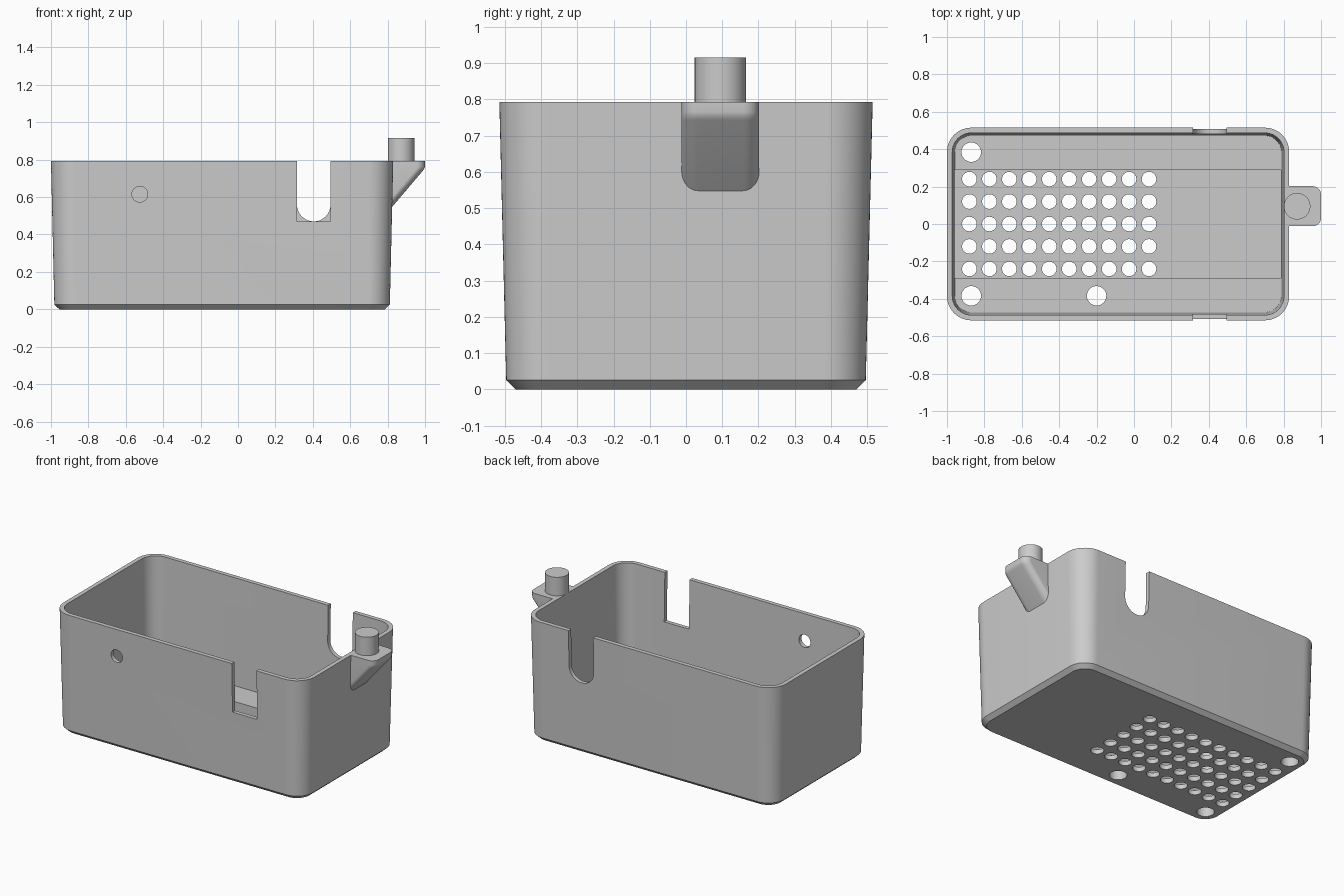
import bpy, bmesh, math

if "Cube" in bpy.data.objects:
    bpy.data.objects.remove(bpy.data.objects["Cube"])

CX = -0.085  # centre of the tray along x

grey = bpy.data.materials.new("grey plastic")
grey.diffuse_color = (0.6, 0.6, 0.6, 1)
grey.use_nodes = True
grey.node_tree.nodes["Principled BSDF"].inputs["Base Color"].default_value = grey.diffuse_color


def arc(cx, cy, r, a0, a1, n):
    return [(cx + r * math.cos(math.radians(a0 + (a1 - a0) * i / n)),
             cy + r * math.sin(math.radians(a0 + (a1 - a0) * i / n))) for i in range(n + 1)]


def rounded_rect(cx, cy, hx, hy, r, n=14):
    pts = []
    for k, (sx, sy) in enumerate([(1, 1), (-1, 1), (-1, -1), (1, -1)]):
        pts += arc(cx + sx * (hx - r), cy + sy * (hy - r), r, 90 * k, 90 * k + 90, n)
    return pts


def loft(bm, rings):
    """Skin a closed solid through matching rings of 3D points."""
    loops = [[bm.verts.new(p) for p in ring] for ring in rings]
    n = len(loops[0])
    for a, b in zip(loops, loops[1:]):
        for i in range(n):
            j = (i + 1) % n
            bm.faces.new((a[i], a[j], b[j], b[i]))
    bm.faces.new(loops[0][::-1])
    bm.faces.new(loops[-1])


def at_z(pts, z):
    return [(x, y, z) for x, y in pts]


def at_y(pts, y):
    return [(x, y, z) for x, z in pts]


def finish(name, bm):
    bmesh.ops.recalc_face_normals(bm, faces=bm.faces[:])
    mesh = bpy.data.meshes.new(name)
    bm.to_mesh(mesh)
    bm.free()
    mesh.materials.append(grey)
    ob = bpy.data.objects.new(name, mesh)
    bpy.context.collection.objects.link(ob)
    return ob


def solid(name, *ring_sets):
    bm = bmesh.new()
    for rings in ring_sets:
        loft(bm, rings)
    return finish(name, bm)


def cut(ob, cutter):
    cutter.hide_render = True
    mod = ob.modifiers.new("cut", 'BOOLEAN')
    mod.operation, mod.solver, mod.object = 'DIFFERENCE', 'EXACT', cutter
    bpy.context.view_layer.objects.active = ob
    bpy.ops.object.modifier_apply(modifier=mod.name)
    bpy.data.objects.remove(cutter)


def column(x, y, r, z0, z1, n=32):
    ring = arc(x, y, r, 0, 360, n)[:-1]
    return [at_z(ring, z0), at_z(ring, z1)]


# Drafted tray body with a chamfered base
tray = solid("tray", [
    at_z(rounded_rect(CX, 0, 0.870, 0.470, 0.09), 0),
    at_z(rounded_rect(CX, 0, 0.897, 0.496, 0.115), 0.025),
    at_z(rounded_rect(CX, 0, 0.915, 0.515, 0.13), 0.793)])

# Cavity down to the side ledges, then the lower floor between them
cut(tray, solid("cavity", [
    at_z(rounded_rect(CX, 0, 0.873, 0.473, 0.09), 0.09),
    at_z(rounded_rect(CX, 0, 0.888, 0.488, 0.104), 0.85)]))
trough = [(CX - 0.872, -0.29), (CX + 0.872, -0.29), (CX + 0.872, 0.29), (CX - 0.872, 0.29)]
cut(tray, solid("trough", [at_z(trough, 0.03), at_z(trough, 0.15)]))

# Drain holes in the floor and larger holes in the ledges
holes = [column(-0.88 + 0.1067 * i, 0.12 * j, 0.039, -0.05, 0.2)
         for i in range(10) for j in range(-2, 3)]
holes += [column(x, y, 0.052, -0.05, 0.2)
          for x, y in [(-0.87, 0.384), (-0.87, -0.384), (-0.2, -0.384)]]
cut(tray, solid("floor_holes", *holes))

# Square front slot, round-bottomed back slot, small front port
square = [(0.315, 0.47), (0.495, 0.47), (0.495, 0.9), (0.315, 0.9)]
cut(tray, solid("front_slot", [at_y(square, -0.6), at_y(square, -0.4)]))
rounded = arc(0.405, 0.56, 0.09, 180, 360, 24) + [(0.495, 0.9), (0.315, 0.9)]
cut(tray, solid("back_slot", [at_y(rounded, 0.4), at_y(rounded, 0.6)]))
port = arc(-0.525, 0.615, 0.042, 0, 360, 32)[:-1]
cut(tray, solid("front_port", [at_y(port, -0.6), at_y(port, -0.4)]))

# Sloped bracket, trimmed inside the tray wall
bm = bmesh.new()
loft(bm, [at_z(rounded_rect(front - 0.25, 0.095, 0.25, 0.107, 0.045, 10), z)
          for front, z in [(0.805, 0.525), (0.99, 0.743), (0.998, 0.755), (1.0, 0.765), (1.0, 0.793)]])
bmesh.ops.bisect_plane(bm, geom=bm.verts[:] + bm.edges[:] + bm.faces[:],
                       plane_co=(0.812, 0, 0), plane_no=(1, 0, 0), clear_inner=True)
bmesh.ops.holes_fill(bm, edges=[e for e in bm.edges if e.is_boundary], sides=0)
bracket = finish("bracket", bm)

# Upright peg on the bracket
peg = solid("peg", column(0.872, 0.095, 0.071, 0.785, 0.915, 40))

for ob in (tray, bracket, peg):
    bpy.ops.object.select_all(action='DESELECT')
    ob.select_set(True)
    bpy.context.view_layer.objects.active = ob
    bpy.ops.object.shade_smooth_by_angle(angle=math.radians(30))
